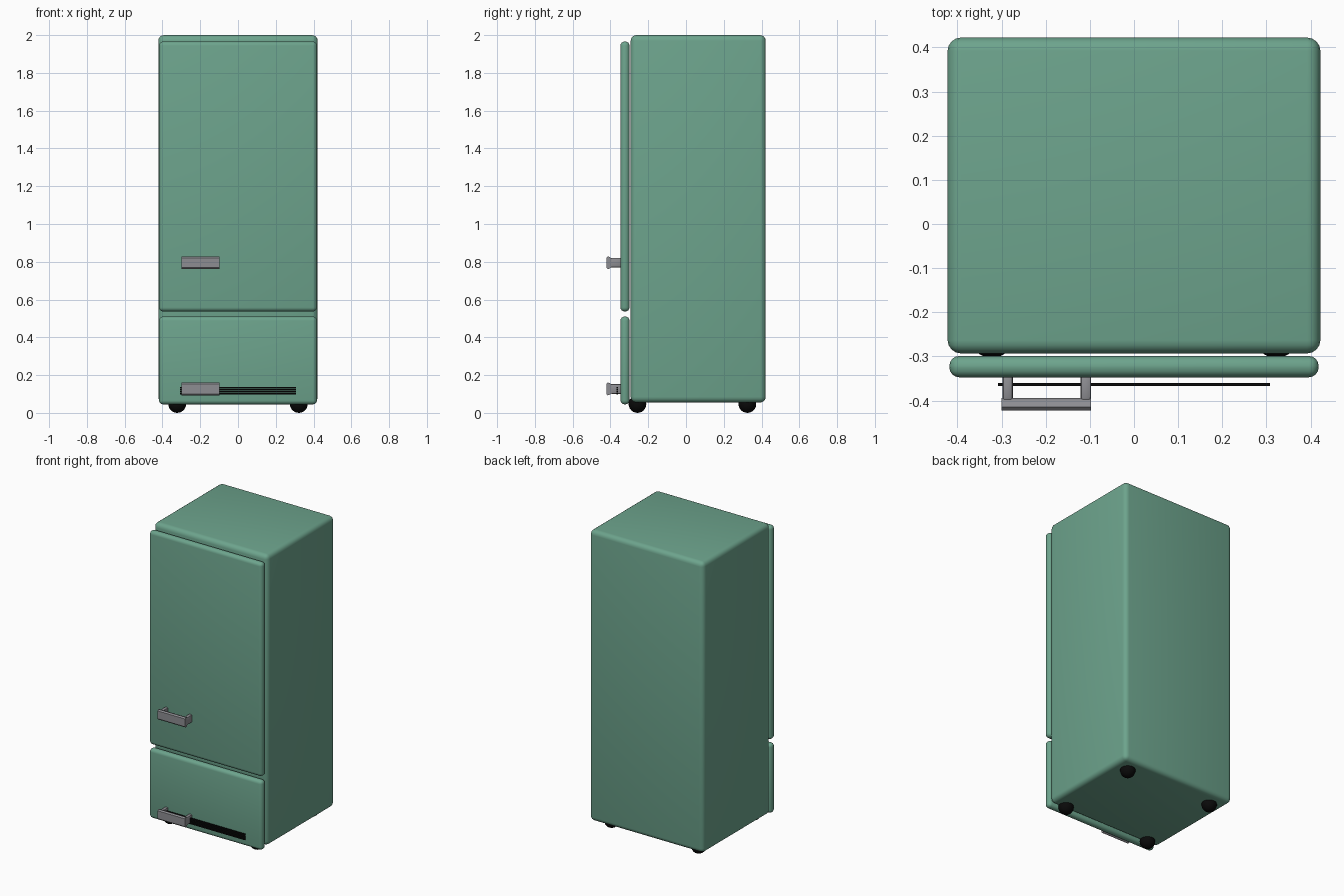
import bpy
import bmesh
from mathutils import Vector

default = bpy.data.objects.get("Cube")
if default:
    bpy.data.objects.remove(default)


def material(name, rgb, rough=0.5):
    m = bpy.data.materials.new(name)
    m.use_nodes = True
    m.diffuse_color = (*rgb, 1)
    shader = m.node_tree.nodes["Principled BSDF"]
    shader.inputs["Base Color"].default_value = (*rgb, 1)
    shader.inputs["Roughness"].default_value = rough
    return m


green = material("sage green enamel", (0.153, 0.371, 0.266))
grey = material("grey metal", (0.27, 0.27, 0.29))
black = material("black rubber", (0.003, 0.003, 0.003))


def finish(name, bm, mat, smooth=True):
    mesh = bpy.data.meshes.new(name)
    bm.to_mesh(mesh)
    bm.free()
    mesh.materials.append(mat)
    ob = bpy.data.objects.new(name, mesh)
    bpy.context.collection.objects.link(ob)
    if smooth:
        bpy.ops.object.select_all(action="DESELECT")
        ob.select_set(True)
        bpy.context.view_layer.objects.active = ob
        bpy.ops.object.shade_smooth_by_angle(angle=0.7)
    return ob


def box(name, low, high, mat, bevel=0, segments=4):
    """Box between two corners, with optional rounded edges."""
    low, high = Vector(low), Vector(high)
    bm = bmesh.new()
    bmesh.ops.create_cube(bm, size=1)
    bmesh.ops.scale(bm, vec=high - low, verts=bm.verts)
    bmesh.ops.translate(bm, vec=(low + high) / 2, verts=bm.verts)
    if bevel:
        bmesh.ops.bevel(bm, geom=bm.edges[:], offset=bevel, segments=segments,
                        profile=0.5, affect="EDGES")
    return finish(name, bm, mat, bevel > 0)


# Cabinet and the two doors
box("cabinet", (-0.422, -0.293, 0.055), (0.422, 0.422, 2.0), green, 0.03)
box("upper_door", (-0.418, -0.347, 0.537), (0.418, -0.299, 1.966), green, 0.022)
box("lower_door", (-0.418, -0.347, 0.045), (0.418, -0.299, 0.51), green, 0.022)


# Handles: a flared bar on two posts
def handle(name, z):
    profile = [(-0.422, -0.026), (-0.414, -0.034), (-0.402, -0.03), (-0.394, -0.02),
               (-0.394, 0.02), (-0.402, 0.03), (-0.414, 0.034), (-0.422, 0.026)]
    bm = bmesh.new()
    face = bm.faces.new([bm.verts.new((-0.3, y, z + h)) for y, h in profile])
    side = bmesh.ops.extrude_face_region(bm, geom=[face])["geom"]
    moved = [v for v in side if isinstance(v, bmesh.types.BMVert)]
    bmesh.ops.translate(bm, vec=(0.203, 0, 0), verts=moved)
    bmesh.ops.recalc_face_normals(bm, faces=bm.faces)
    finish(name + "_bar", bm, grey)
    for side_name, x in (("right", -0.286), ("left", -0.109)):
        box(f"{name}_{side_name}_post", (x - 0.012, -0.4, z - 0.026),
            (x + 0.012, -0.34, z + 0.026), grey, 0.007, 2)


handle("upper_handle", 0.795)
handle("lower_handle", 0.127)

# Vent grille: thin slats in front of the lower door
for i in range(4):
    z = 0.097 + i * 0.0108
    box(f"vent_slat_{i + 1}", (-0.308, -0.367, z), (0.308, -0.36, z + 0.0085), black)

# Round feet
for side_name, x in (("right", -0.322), ("left", 0.322)):
    for end_name, y in (("front", -0.257), ("back", 0.325)):
        bm = bmesh.new()
        bmesh.ops.create_uvsphere(bm, u_segments=20, v_segments=12, radius=0.047)
        bmesh.ops.translate(bm, vec=(x, y, 0.047), verts=bm.verts)
        finish(f"{end_name}_{side_name}_foot", bm, black)
